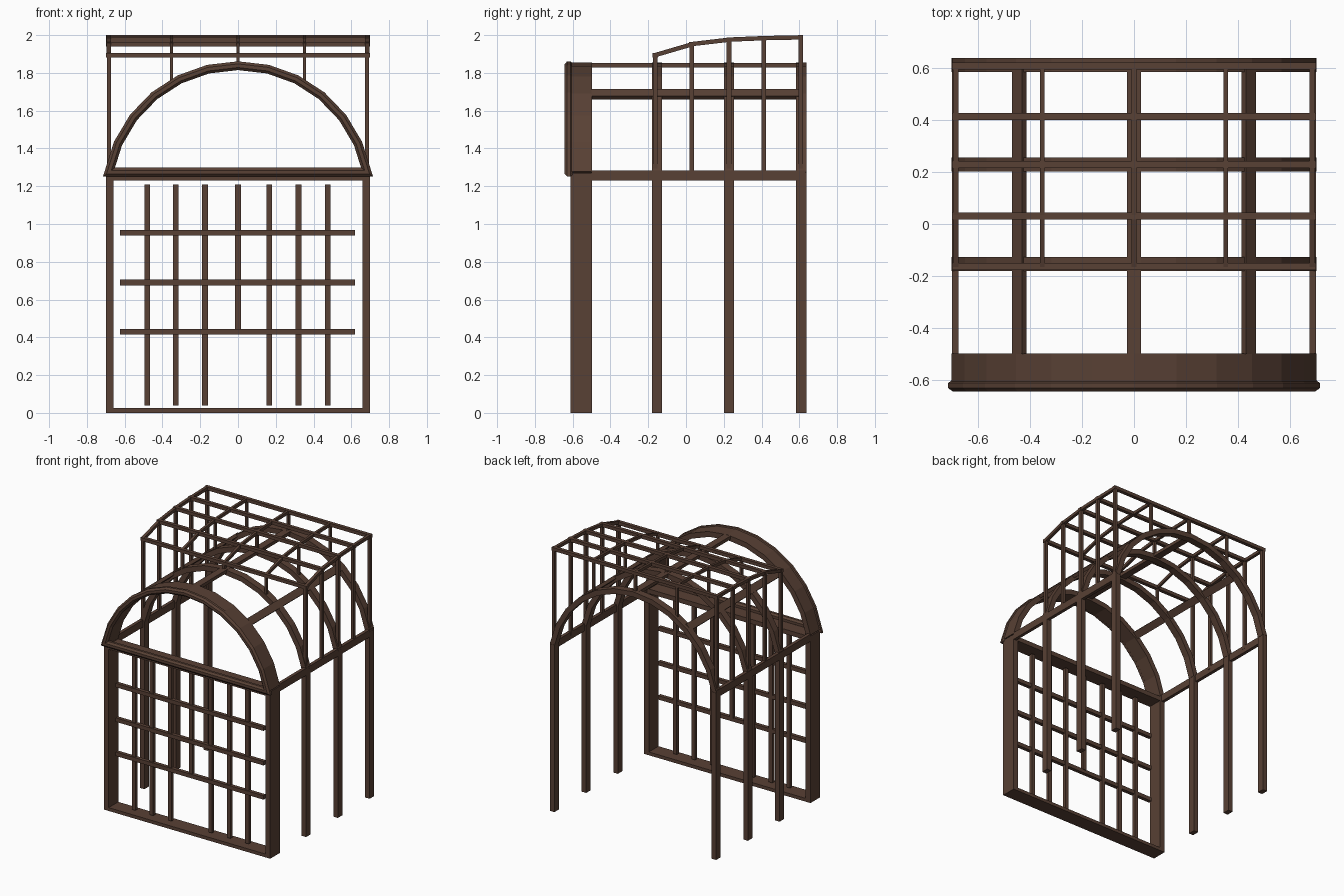
import bpy, bmesh, math
from mathutils import Vector, Matrix

if "Cube" in bpy.data.objects:
    bpy.data.objects.remove(bpy.data.objects["Cube"])

wood = bpy.data.materials.new("dark_brown_wood")
wood.diffuse_color = (0.098, 0.052, 0.035, 1)
wood.use_nodes = True
wood.node_tree.nodes["Principled BSDF"].inputs["Base Color"].default_value = wood.diffuse_color


def finish(name, bm):
    bmesh.ops.recalc_face_normals(bm, faces=bm.faces)
    me = bpy.data.meshes.new(name)
    bm.to_mesh(me)
    bm.free()
    me.materials.append(wood)
    ob = bpy.data.objects.new(name, me)
    bpy.context.collection.objects.link(ob)
    return ob


def box(name, x0, x1, y0, y1, z0, z1):
    bm = bmesh.new()
    m = Matrix.Translation(((x0 + x1) / 2, (y0 + y1) / 2, (z0 + z1) / 2))
    m = m @ Matrix.Diagonal((x1 - x0, y1 - y0, z1 - z0, 1))
    bmesh.ops.create_cube(bm, size=1, matrix=m)
    return finish(name, bm)


def beam(name, a, b, w, h, up=(0, 0, 1)):
    # straight bar from a to b, h measured along "up"
    a, b = Vector(a), Vector(b)
    d = (b - a).normalized()
    side = d.cross(Vector(up)).normalized()
    u = side.cross(d)
    bm = bmesh.new()
    rings = []
    for p in (a, b):
        rings.append([bm.verts.new(p + side * sx * w / 2 + u * su * h / 2)
                      for sx, su in ((-1, -1), (1, -1), (1, 1), (-1, 1))])
    for i in range(4):
        j = (i + 1) % 4
        bm.faces.new((rings[0][i], rings[0][j], rings[1][j], rings[1][i]))
    bm.faces.new(rings[0])
    bm.faces.new(rings[1])
    return finish(name, bm)


CZ, SPAN, SEG = 1.142, math.radians(79), 12


def arc(r):
    return [(r * math.sin(t), CZ + r * math.cos(t))
            for t in (-SPAN + 2 * SPAN * i / SEG for i in range(SEG + 1))]


def arch(name, y0, y1, r0, r1):
    # segmented flat band
    bm = bmesh.new()
    rings = [[bm.verts.new((p[0], y, p[1])) for p, y in
              ((i, y0), (o, y0), (o, y1), (i, y1))] for i, o in zip(arc(r0), arc(r1))]
    for a, b in zip(rings, rings[1:]):
        for i in range(4):
            j = (i + 1) % 4
            bm.faces.new((a[i], a[j], b[j], b[i]))
    bm.faces.new(rings[0])
    bm.faces.new(rings[-1])
    return finish(name, bm)


# front frame: deep posts, arch, sill and lintel
FY0, FY1 = -0.612, -0.497
for s in (-1, 1):
    xs = sorted((s * 0.66, s * 0.70))
    box("front_post", *xs, FY0, FY1, 0, 1.27)
arch("front_arch", FY0, FY1, 0.673, 0.713)
box("front_sill", -0.66, 0.66, FY0, FY1, 0, 0.025)
box("front_lintel", -0.66, 0.66, FY0, FY1, 1.23, 1.265)

# rounded trim closing the arch into a D shape, mitred at the corners
path = [Vector((x, 0, z)) for x, z in arc(0.696)]
bm = bmesh.new()
rings = []
n = len(path)
for k, p in enumerate(path):
    d0 = (p - path[k - 1]).normalized()
    d1 = (path[(k + 1) % n] - p).normalized()
    t = (d0 + d1).normalized()
    nrm = Vector((t.z, 0, -t.x))
    stretch = min(1 / max(t.dot(d1), 0.3), 1.7)
    rings.append([bm.verts.new(Vector((p.x, -0.62, p.z))
                  + nrm * 0.025 * stretch * math.cos(a) + Vector((0, 0.024 * math.sin(a), 0)))
                  for a in (math.tau * (i + 0.5) / 8 for i in range(8))])
for k in range(n):
    a, b = rings[k], rings[(k + 1) % n]
    for i in range(8):
        j = (i + 1) % 8
        bm.faces.new((a[i], a[j], b[j], b[i]))
finish("front_arch_trim", bm)

# front trellis
for x in (-0.48, -0.33, -0.175, 0, 0.165, 0.32, 0.475):
    box("trellis_upright", x - 0.015, x + 0.015, -0.57, -0.545, 0.44 if x == 0 else 0.04, 1.21)
for z in (0.43, 0.69, 0.953):
    box("trellis_rail", -0.625, 0.62, -0.578, -0.55, z - 0.015, z + 0.015)

# rear hoops: posts and arches
HOOPS = (-0.153, 0.228, 0.61)
for y in HOOPS:
    for s in (-1, 1):
        xs = sorted((s * 0.662, s * 0.70))
        box("rear_post", *xs, y - 0.027, y + 0.027, 0, 1.27)
    arch("rear_arch", y - 0.027, y + 0.027, 0.673, 0.712)

# purlins lying flat on the arch: sides, shoulders and ridge
for x, z, up in ((0.687, 1.257, (1, 0, 0)), (-0.687, 1.257, (1, 0, 0)),
                 (0.44, 1.687, (1, 0, 1)), (-0.44, 1.687, (-1, 0, 1)), (0, 1.84, (0, 0, 1))):
    beam("purlin", (x, -0.5, z), (x, 0.635, z) if abs(x) > 0.6 else (x, 0.61, z), 0.055, 0.025, up)

# upper roof: curved rafters, cross bars and uprights
ROOF = ((-0.163, 1.893), (0.03, 1.952), (0.228, 1.976), (0.412, 1.984), (0.607, 1.988))
for y, z in ROOF:
    box("roof_cross_bar", -0.698, 0.698, y - 0.0135, y + 0.0135, z - 0.0125, z + 0.0125)
    for s in (-1, 1):
        xs = sorted((s * 0.672, s * 0.694))
        box("side_upright", *xs, y - 0.0125, y + 0.0125, 1.26, z)
for x in (-0.684, -0.352, 0, 0.352, 0.684):
    w = 0.022 if abs(x) > 0.5 else 0.018
    for (ya, za), (yb, zb) in zip(ROOF, ROOF[1:]):
        beam("roof_rafter", (x, ya - 0.004, za), (x, yb + 0.004, zb), w, 0.023)
    # short struts from each hoop up to the roof
    if abs(x) < 0.5:
        for y, z in ROOF[::2]:
            foot = CZ + math.sqrt(0.69 ** 2 - x * x)
            box("roof_strut", x - 0.009, x + 0.009, y - 0.01, y + 0.01, foot, z)
